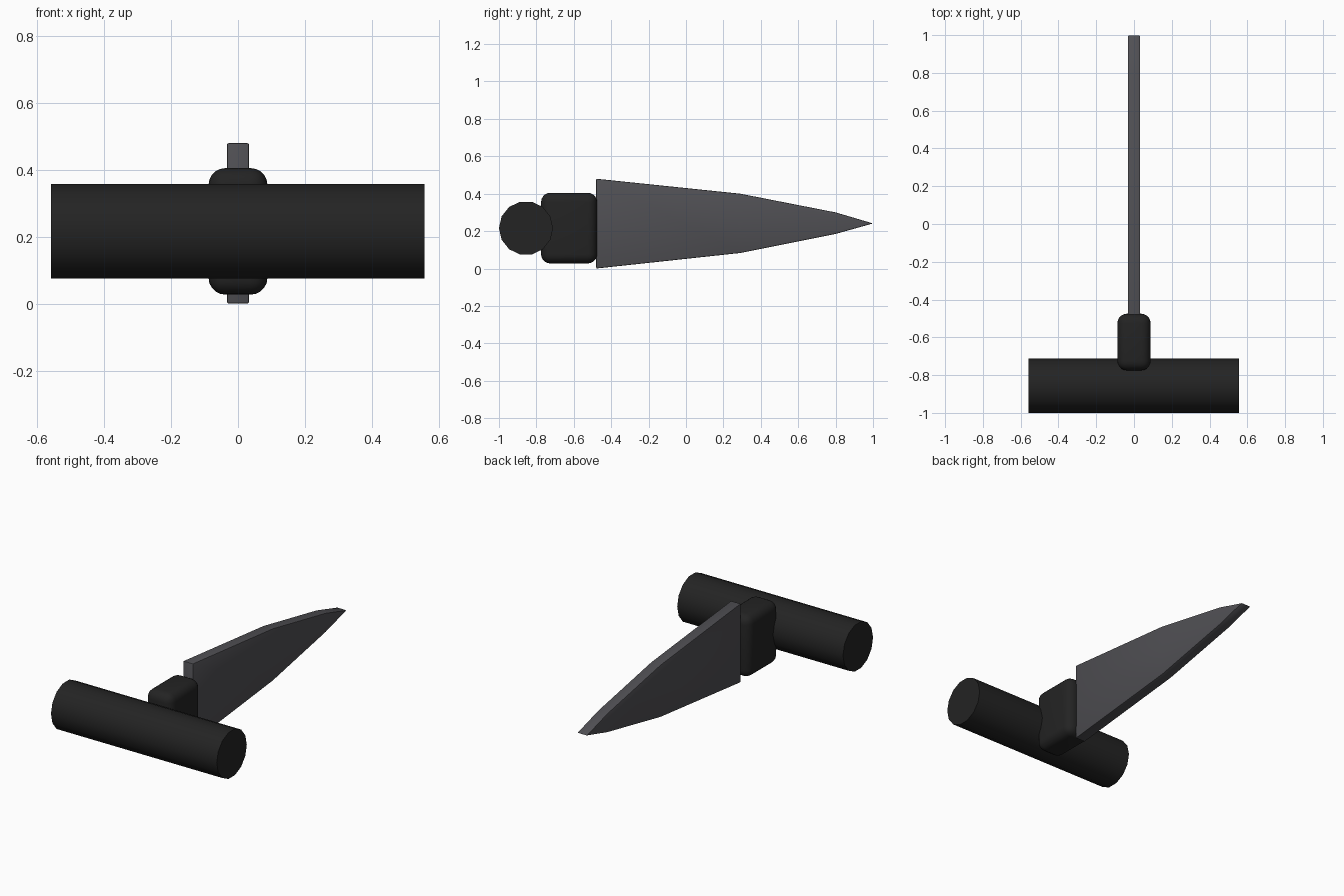
import bpy, bmesh, math
from mathutils import Matrix

if "Cube" in bpy.data.objects:
    bpy.data.objects.remove(bpy.data.objects["Cube"])


def material(name, rgb):
    m = bpy.data.materials.new(name)
    m.diffuse_color = (*rgb, 1)
    m.use_nodes = True
    m.node_tree.nodes["Principled BSDF"].inputs["Base Color"].default_value = m.diffuse_color
    return m


black = material("black grip", (0.017, 0.017, 0.017))
steel = material("dark steel", (0.080, 0.079, 0.088))


def finish(name, bm, mat, bevel=0, segments=1, angle=30):
    bmesh.ops.recalc_face_normals(bm, faces=bm.faces[:])
    me = bpy.data.meshes.new(name)
    bm.to_mesh(me)
    bm.free()
    me.materials.append(mat)
    ob = bpy.data.objects.new(name, me)
    bpy.context.collection.objects.link(ob)
    bpy.ops.object.select_all(action='DESELECT')
    bpy.context.view_layer.objects.active = ob
    ob.select_set(True)
    if bevel:
        mod = ob.modifiers.new("bevel", 'BEVEL')
        mod.width, mod.segments = bevel, segments
        mod.limit_method = 'ANGLE'
        mod.angle_limit = math.radians(40)
        bpy.ops.object.modifier_apply(modifier=mod.name)
    bpy.ops.object.shade_smooth_by_angle(angle=math.radians(angle))
    return ob


# Cross handle: 14-sided bar along x, flat on top and bottom
R, X0, X1 = 0.1445, -0.559, 0.557
bm = bmesh.new()
ring = [bm.verts.new((X0, -1 + R + R * math.cos(a), 0.216 + R * math.sin(a)))
        for a in (math.tau * i / 14 for i in range(14))]
cap = bm.faces.new(ring)
ext = bmesh.ops.extrude_face_region(bm, geom=[cap], use_keep_orig=True)
bmesh.ops.translate(bm, vec=(X1 - X0, 0, 0),
                    verts=[v for v in ext["geom"] if isinstance(v, bmesh.types.BMVert)])
finish("cross_handle", bm, black)

# Rounded neck block between handle and blade
bm = bmesh.new()
bmesh.ops.create_cube(bm, size=1, matrix=Matrix.Translation((0, -0.625, 0.216))
                      @ Matrix.Diagonal((0.176, 0.30, 0.378, 1)))
finish("neck_block", bm, black, 0.05, 5, 40)

# Blade: tapered plate with a slight edge softening
T = 0.033
profile = [(-0.48, 0.0), (0.29, 0.083), (0.80, 0.185), (1.0, 0.241),
           (0.80, 0.300), (0.29, 0.400), (-0.48, 0.48)]
bm = bmesh.new()
side = bm.faces.new([bm.verts.new((-T, y, z)) for y, z in profile])
ext = bmesh.ops.extrude_face_region(bm, geom=[side], use_keep_orig=True)
bmesh.ops.translate(bm, vec=(2 * T, 0, 0),
                    verts=[v for v in ext["geom"] if isinstance(v, bmesh.types.BMVert)])
finish("blade", bm, steel, 0.005, 2, 30)
